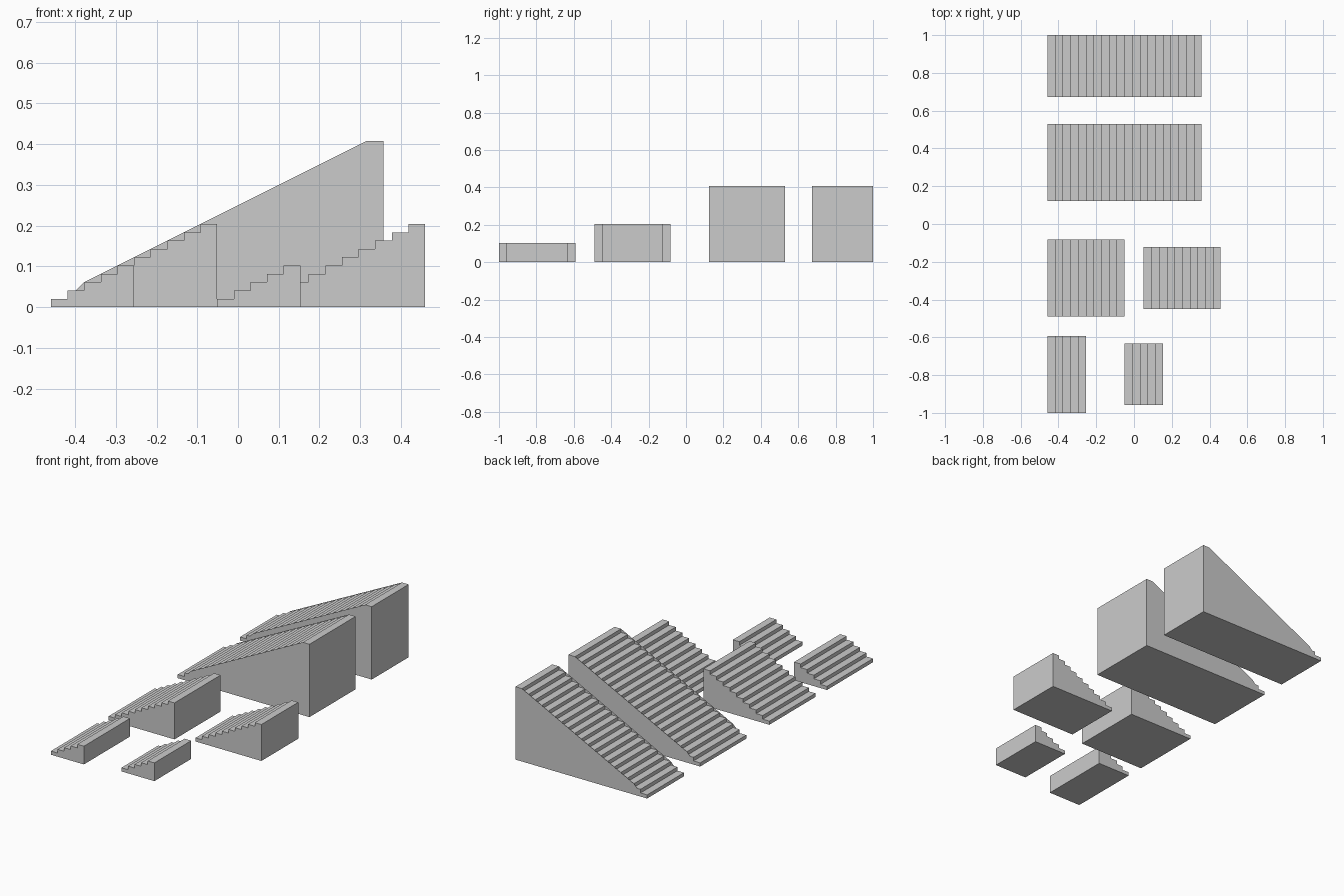
import bpy, bmesh

if "Cube" in bpy.data.objects:
    bpy.data.objects.remove(bpy.data.objects["Cube"])

U = 2 / 49          # tread depth
R = U / 2           # riser height


def stairs(name, x, y, width, steps, closed_sides=False):
    """Solid staircase rising toward +x; x, y, width are in tread units."""
    x0, y0, y1 = x * U, y * U, (y + width) * U
    end = x0 + steps * U
    profile = [(x0, 0)]
    for i in range(steps):
        profile += [(x0 + i * U, (i + 1) * R), (x0 + (i + 1) * U, (i + 1) * R)]
    profile.append((end, 0))

    # Side outline: stepped, or a straight slope joining the step noses
    side = profile
    if closed_sides:
        side = profile[:4] + [(x0 + 1.5 * U, 2 * R)]
        side += [(x0 + i * U, (i + 1) * R) for i in range(2, steps)]
        side += [(end, steps * R), (end, 0)]

    bm = bmesh.new()
    # Treads, risers, back and underside
    front = [bm.verts.new((px, y0, pz)) for px, pz in profile]
    back = [bm.verts.new((px, y1, pz)) for px, pz in profile]
    n = len(profile)
    for i in range(n):
        j = (i + 1) % n
        bm.faces.new((front[i], front[j], back[j], back[i]))
    # Side walls
    bm.faces.new([bm.verts.new((px, y0, pz)) for px, pz in reversed(side)])
    bm.faces.new([bm.verts.new((px, y1, pz)) for px, pz in side])
    bmesh.ops.remove_doubles(bm, verts=bm.verts[:], dist=1e-5)
    mesh = bpy.data.meshes.new(name)
    bm.to_mesh(mesh)
    bm.free()
    obj = bpy.data.objects.new(name, mesh)
    bpy.context.collection.objects.link(obj)


# Wide and narrow versions of three flights
stairs("small_stairs_wide", -11.25, -24.5, 10, 5)
stairs("small_stairs_narrow", -1.25, -23.5, 8, 5)
stairs("medium_stairs_wide", -11.25, -12, 10, 10)
stairs("medium_stairs_narrow", 1.25, -11, 8, 10)
stairs("large_stairs_wide", -11.25, 3, 10, 20, True)
stairs("large_stairs_narrow", -11.25, 16.5, 8, 20, True)
